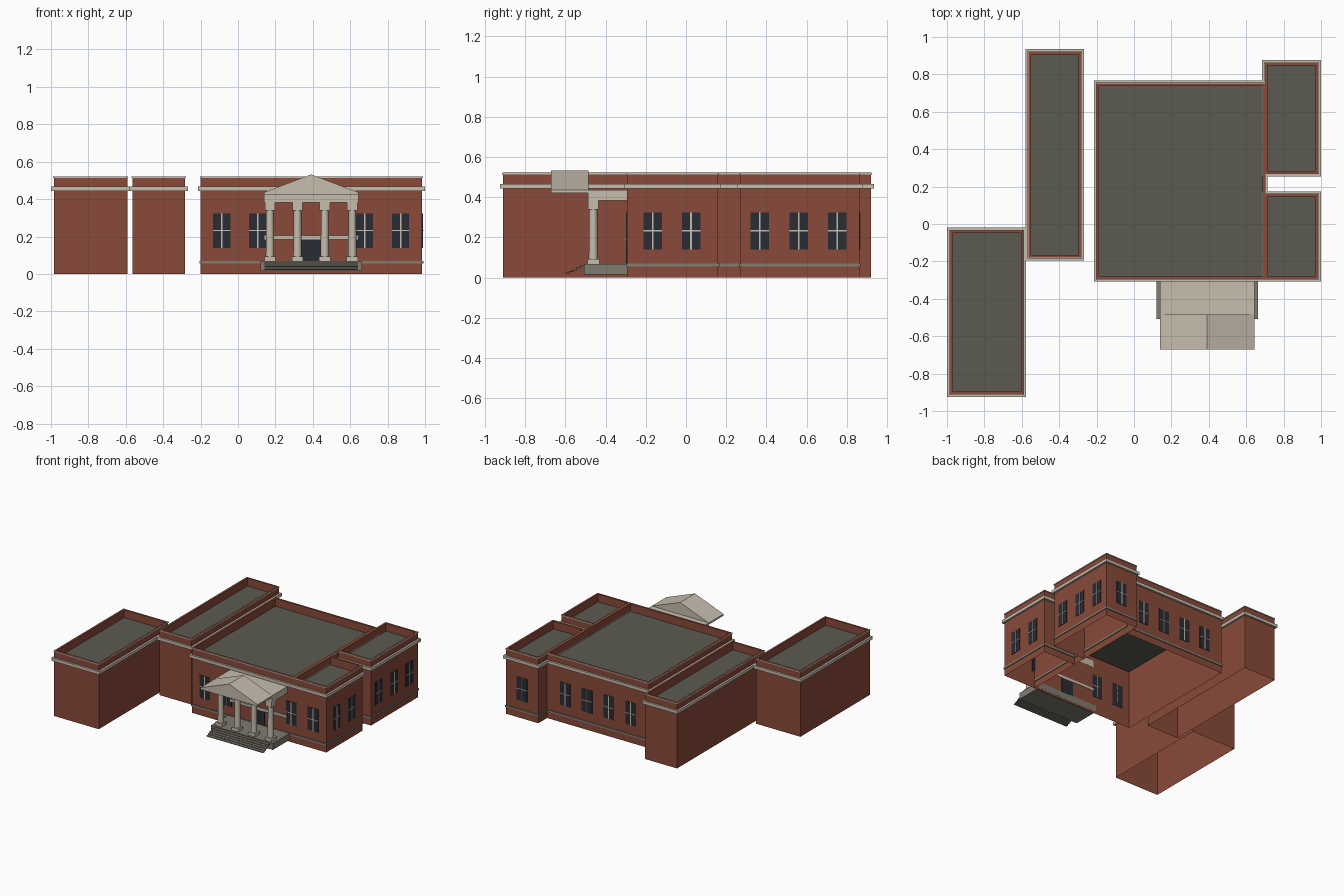
import bpy, bmesh, math
from mathutils import Vector

cube = bpy.data.objects.get("Cube")
if cube:
    bpy.data.objects.remove(cube, do_unlink=True)


def material(name, rgb):
    m = bpy.data.materials.new(name)
    m.use_nodes = True
    m.diffuse_color = (*rgb, 1)
    m.node_tree.nodes["Principled BSDF"].inputs["Base Color"].default_value = (*rgb, 1)
    return m


BRICK = material("red brick", (0.25, 0.068, 0.042))
TRIM = material("pale stone", (0.57, 0.51, 0.42))
STONE = material("grey stone", (0.215, 0.2, 0.16))
ROOF = material("roof felt", (0.106, 0.104, 0.082))
GLASS = material("dark glass", (0.023, 0.025, 0.036))


def finish(bm, name, *mats):
    bmesh.ops.recalc_face_normals(bm, faces=bm.faces)
    mesh = bpy.data.meshes.new(name)
    bm.to_mesh(mesh)
    bm.free()
    for m in mats:
        mesh.materials.append(m)
    obj = bpy.data.objects.new(name, mesh)
    bpy.context.collection.objects.link(obj)
    return obj


def add_box(bm, x0, x1, y0, y1, z0, z1):
    verts = bmesh.ops.create_cube(bm, size=1)["verts"]
    for v in verts:
        v.co = Vector((x1 if v.co.x > 0 else x0,
                       y1 if v.co.y > 0 else y0,
                       z1 if v.co.z > 0 else z0))


def box(name, mat, *bounds):
    bm = bmesh.new()
    add_box(bm, *bounds)
    return finish(bm, name, mat)


# Hollow walls, open below, with a parapet around a sunken roof
def walls(name, x0, x1, y0, y1):
    bm = bmesh.new()
    add_box(bm, x0, x1, y0, y1, 0, 0.522)
    bm.normal_update()
    top = next(f for f in bm.faces if f.normal.z > 0.9)
    bottom = next(f for f in bm.faces if f.normal.z < -0.9)
    bmesh.ops.delete(bm, geom=[bottom], context='FACES_ONLY')
    bmesh.ops.inset_region(bm, faces=[top], thickness=0.019)
    sunk = bmesh.ops.extrude_face_region(bm, geom=[top])["geom"]
    bmesh.ops.delete(bm, geom=[top], context='FACES_ONLY')
    for item in sunk:
        if isinstance(item, bmesh.types.BMVert):
            item.co.z = 0.46
        elif isinstance(item, bmesh.types.BMFace):
            item.material_index = 1
    finish(bm, name + "_walls", BRICK, ROOF)


# Rectangular band standing proud of the walls
def band(name, mat, x0, x1, y0, y1, out, z0, z1):
    bm = bmesh.new()
    loops = []
    for grow, z in ((0, z0), (out, z0), (out, z1), (0, z1)):
        loops.append([bm.verts.new((x, y, z)) for x, y in (
            (x0 - grow, y0 - grow), (x1 + grow, y0 - grow),
            (x1 + grow, y1 + grow), (x0 - grow, y1 + grow))])
    for a, b in zip(loops, loops[1:]):
        for i in range(4):
            j = (i + 1) % 4
            bm.faces.new((a[i], a[j], b[j], b[i]))
    finish(bm, name, mat)


BLOCKS = {
    "front_annex": (-0.985, -0.592, -0.91, -0.035),
    "long_annex": (-0.565, -0.283, -0.18, 0.92),
    "main_hall": (-0.2, 0.70, -0.293, 0.752),
    "front_wing": (0.70, 0.985, -0.293, 0.16),
    "back_wing": (0.70, 0.985, 0.27, 0.862),
}
for name, rect in BLOCKS.items():
    walls(name, *rect)
    band(name + "_cornice", TRIM, *rect, 0.015, 0.443, 0.467)
    band(name + "_coping", TRIM, *rect, 0.004, 0.514, 0.521)
    if "annex" not in name:
        band(name + "_base_course", STONE, *rect, 0.006, 0.055, 0.07)


# Windows: glass plate with a cross of glazing bars, on a wall facing front, back or side
def window(name, facing, along, wall):
    def plate(part, mat, half, z0, z1, depth):
        a, b = along - half, along + half
        if facing == "side":
            box(name + part, mat, wall - 0.002, wall + depth, a, b, z0, z1)
        else:
            s = -1 if facing == "front" else 1
            near, far = sorted((wall - s * 0.002, wall + s * depth))
            box(name + part, mat, a, b, near, far, z0, z1)
    plate("_glass", GLASS, 0.046, 0.14, 0.323, 0.003)
    plate("_upright_bar", TRIM, 0.004, 0.14, 0.323, 0.005)
    plate("_cross_bar", TRIM, 0.046, 0.23, 0.236, 0.006)


MID = 0.391
for i, offset in enumerate((-0.478, -0.286, 0.286, 0.478)):
    window(f"front_window_{i}", "front", MID + offset, -0.293)
for i in range(4):
    window(f"back_window_{i}", "back", 0.25 + 0.193 * (i - 1.5), 0.752)
window("back_wing_end_window", "back", 0.843, 0.862)
for i, y in enumerate((-0.166, 0.025, 0.367, 0.56, 0.753)):
    window(f"side_window_{i}", "side", y, 0.985)

# Entrance
box("door", GLASS, MID - 0.053, MID + 0.053, -0.298, -0.29, 0.068, 0.185)
box("door_lintel_band", TRIM, MID - 0.25, MID + 0.25, -0.303, -0.29, 0.185, 0.205)

# Porch floor and thin treads
box("porch_floor", STONE, MID - 0.272, MID + 0.272, -0.508, -0.292, 0.016, 0.068)
for i in range(5):
    y, z = -0.508 - 0.018 * i, 0.06 - 0.0085 * i
    box(f"step_{i}", STONE, MID - 0.25, MID + 0.25, y - 0.02, y + 0.002, z - 0.006, z)

# Columns with plinths and capitals
COL_Y = -0.461
for i, offset in enumerate((-0.22, -0.073, 0.073, 0.22)):
    x = MID + offset
    bm = bmesh.new()
    bmesh.ops.create_cone(bm, cap_ends=True, segments=16, radius1=0.023,
                          radius2=0.02, depth=0.27)
    bmesh.ops.translate(bm, verts=bm.verts, vec=(x, COL_Y, 0.215))
    shaft = finish(bm, f"column_{i}", TRIM)
    bpy.ops.object.select_all(action='DESELECT')
    shaft.select_set(True)
    bpy.context.view_layer.objects.active = shaft
    bpy.ops.object.shade_smooth_by_angle(angle=math.radians(40))
    for part, half, z0, z1 in (("plinth", 0.03, 0.066, 0.092),
                               ("capital", 0.027, 0.338, 0.388)):
        box(f"{part}_{i}", TRIM, x - half, x + half, COL_Y - half, COL_Y + half, z0, z1)

# Porch roof slab and the gable ahead of it
box("porch_entablature", TRIM, MID - 0.252, MID + 0.252, -0.487, -0.292, 0.383, 0.437)
bm = bmesh.new()
profile = ((-0.252, 0.422), (0.252, 0.422), (0.252, 0.436), (0, 0.532), (-0.252, 0.436))
face = bm.faces.new([bm.verts.new((MID + x, -0.672, z)) for x, z in profile])
back = bmesh.ops.extrude_face_region(bm, geom=[face])["geom"]
bmesh.ops.translate(bm, vec=(0, 0.187, 0),
                    verts=[g for g in back if isinstance(g, bmesh.types.BMVert)])
finish(bm, "pediment", TRIM)
